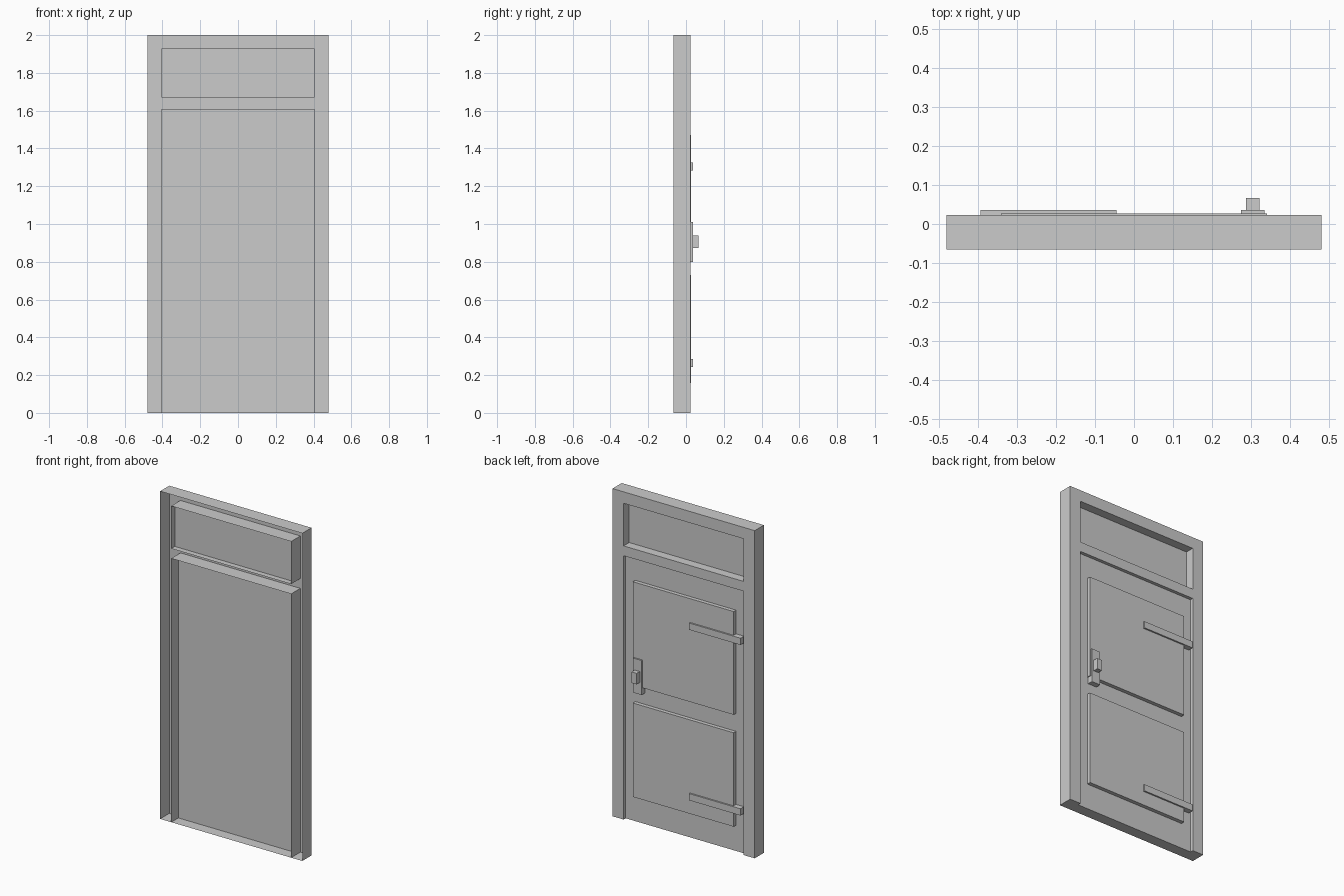
import bpy, bmesh

if "Cube" in bpy.data.objects:
    bpy.data.objects.remove(bpy.data.objects["Cube"])

FRONT, BACK, DOOR, PANE = -0.0655, 0.023, 0.003, -0.031
W, IN = 0.48, 0.405          # outer and inner half widths
Z_DOOR, Z_BAR, Z_HEAD, Z_TOP = 1.61, 1.67, 1.93, 2.0


def make(name, quads):
    """Object from quads, each four corner points."""
    bm = bmesh.new()
    for q in quads:
        bm.faces.new([bm.verts.new(p) for p in q])
    bmesh.ops.remove_doubles(bm, verts=bm.verts, dist=1e-5)
    bmesh.ops.recalc_face_normals(bm, faces=bm.faces)
    me = bpy.data.meshes.new(name)
    bm.to_mesh(me)
    bm.free()
    ob = bpy.data.objects.new(name, me)
    bpy.context.collection.objects.link(ob)
    return ob


def upright(x0, x1, z0, z1, y):
    # wound so that the normal points to the back (+y)
    return [(x0, y, z0), (x0, y, z1), (x1, y, z1), (x1, y, z0)]


def wall(a, b, y0=FRONT, y1=BACK):
    """Strip through the depth along the edge a-b, given in x,z."""
    return [(a[0], y0, a[1]), (b[0], y0, b[1]), (b[0], y1, b[1]), (a[0], y1, a[1])]


def box(name, x0, x1, y0, y1, z0, z1):
    bpy.ops.mesh.primitive_cube_add(size=1, location=((x0+x1)/2, (y0+y1)/2, (z0+z1)/2))
    ob = bpy.context.object
    ob.name = name
    ob.scale = (x1-x0, y1-y0, z1-z0)
    return ob


# Frame: hollow shell, open towards the front
xs = [-W, -IN, IN, W]
zs = [0, Z_DOOR, Z_BAR, Z_HEAD, Z_TOP]
quads = []
for i in range(3):
    for j in range(4):
        if i != 1 or j in (1, 3):
            quads.append(upright(xs[i], xs[i+1], zs[j], zs[j+1], BACK))
for s in (-1, 1):
    for x in (W, IN):
        for j in range(4):
            if x == W or j in (0, 2):
                quads.append(wall((s*x, zs[j]), (s*x, zs[j+1])))
    quads.append(wall((s*IN, 0), (s*W, 0)))
for i in range(3):
    quads.append(wall((xs[i], Z_TOP), (xs[i+1], Z_TOP)))
for z in (Z_DOOR, Z_BAR, Z_HEAD):
    quads.append(wall((-IN, z), (IN, z)))
make("door_frame", quads)

# Door sheet with its floor strip, and the transom pane
make("door_leaf", [upright(-IN, IN, 0, Z_DOOR, DOOR)])
make("floor_strip", [wall((-IN, 0), (IN, 0), FRONT, DOOR)])
make("transom_pane", [upright(-IN, IN, Z_BAR, Z_HEAD, PANE)])

# Raised panels
box("upper_panel", -0.34, 0.34, DOOR, 0.0265, 0.84, 1.47)
box("lower_panel", -0.34, 0.34, DOOR, 0.0265, 0.157, 0.73)

# Strap hinges
for name, z in (("upper_hinge", 1.284), ("lower_hinge", 0.243)):
    box(name, -0.393, -0.045, DOOR, 0.036, z, z + 0.041)

# Handle
box("handle_plate", 0.274, 0.334, DOOR, 0.036, 0.80, 1.01)
box("handle_knob", 0.287, 0.321, 0.036, 0.0665, 0.873, 0.94)
